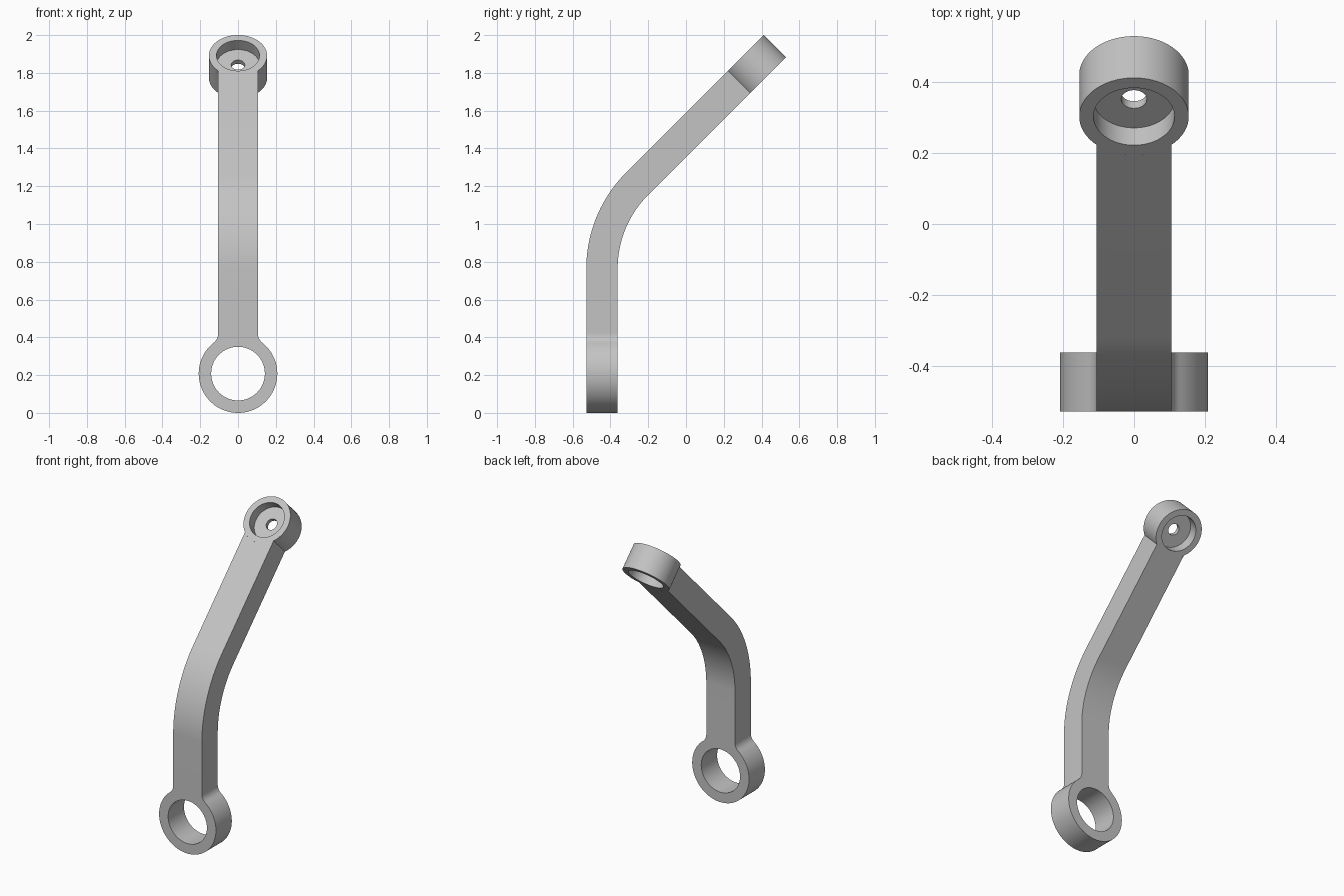
import bpy, bmesh
from math import sin, cos, pi, sqrt, atan2, hypot

if "Cube" in bpy.data.objects:
    bpy.data.objects.remove(bpy.data.objects["Cube"])

# Main dimensions
THICK = 0.166          # plate thickness
HALF_W = 0.105         # half width of the arm
FRONT = -0.528         # front face of the upright
BEND_Z, BEND_R = 0.763, 0.72
BEND_END = BEND_Z + BEND_R * pi / 4
EYE_R, EYE_HOLE, FILLET = 0.208, 0.142, 0.06
HEAD_R, CUP_R, BORE_R, CUP_DEPTH = 0.154, 0.114, 0.036, 0.069
HEAD_S = BEND_END + 0.876

grey = bpy.data.materials.new("light grey metal")
grey.use_nodes = True
colour = (0.55, 0.55, 0.55, 1)
grey.diffuse_color = colour
grey.node_tree.nodes["Principled BSDF"].inputs["Base Color"].default_value = colour


def bend(x, s, d):
    """Place a flat point (across, along, depth) on the bent bracket."""
    if s <= BEND_Z:
        return (x, FRONT + d, s)
    a = min((s - BEND_Z) / BEND_R, pi / 4)
    extra = max(0, s - BEND_END)
    r = BEND_R - d
    return (x, FRONT + BEND_R - r * cos(a) + extra * sin(a),
            BEND_Z + r * sin(a) + extra * cos(a))


def build(name, loops, ring=False):
    """Skin closed loops of flat points; ring joins last loop to first."""
    bm = bmesh.new()
    rows = [[bm.verts.new(bend(*p)) for p in loop] for loop in loops]
    pairs = list(zip(rows, rows[1:]))
    if ring:
        pairs.append((rows[-1], rows[0]))
    for a, b in pairs:
        n = len(a)
        for i in range(n):
            j = (i + 1) % n
            bm.faces.new((a[i], a[j], b[j], b[i]))
    if not ring:
        # Close the ends with strips across the thickness
        for row in (rows[0], rows[-1]):
            n = len(row)
            for i in range(n // 2 - 1):
                bm.faces.new((row[i], row[i + 1], row[n - 2 - i], row[n - 1 - i]))
    bmesh.ops.recalc_face_normals(bm, faces=bm.faces)
    mesh = bpy.data.meshes.new(name)
    bm.to_mesh(mesh)
    bm.free()
    mesh.materials.append(grey)
    obj = bpy.data.objects.new(name, mesh)
    bpy.context.collection.objects.link(obj)
    bpy.ops.object.select_all(action='DESELECT')
    obj.select_set(True)
    bpy.context.view_layer.objects.active = obj
    bpy.ops.object.shade_smooth_by_angle(angle=pi / 6)


# Lower eyelet: ring outline blended into the arm by two fillets
fx = HALF_W + FILLET
fz = sqrt((EYE_R + FILLET) ** 2 - fx ** 2)
touch = atan2(fz, fx)
right = [(fx - FILLET * cos(a), fz - FILLET * sin(a))
         for a in [(pi / 2 - (pi / 2 - touch)) * k / 8 for k in range(9)]]
sweep = touch + pi / 2
right += [(EYE_R * cos(touch - sweep * k / 40), EYE_R * sin(touch - sweep * k / 40))
          for k in range(1, 41)]
left = [(-x, z) for x, z in reversed(right[1:-1])]
top = [(-HALF_W + 2 * HALF_W * k / 16, fz) for k in range(16)]
outer = right + left + top
inner = [(x * EYE_HOLE / hypot(x, z), z * EYE_HOLE / hypot(x, z)) for x, z in outer]
build("lower_eyelet",
      [[(x, z + EYE_R, d) for x, z in pts]
       for pts, d in ((inner, 0), (outer, 0), (outer, THICK), (inner, THICK))],
      ring=True)

# Bent arm: rectangular bar whose top end hugs the round head
xs = [-HALF_W + 2 * HALF_W * k / 24 for k in range(25)]


def arm_row(along):
    return ([(x, along(x), 0) for x in xs]
            + [(x, along(x), THICK) for x in reversed(xs)])


stations = [EYE_R + fz] + [BEND_Z + BEND_R * pi / 4 * k / 24 for k in range(25)]
arm = [arm_row(lambda x, s=s: s) for s in stations]
arm.append(arm_row(lambda x: HEAD_S - sqrt(HEAD_R ** 2 - x ** 2)))
build("bent_arm", arm)

# Upper head: disc with a cup on each side and a small through bore
half = [(BORE_R, CUP_DEPTH), (CUP_R, CUP_DEPTH), (CUP_R, 0), (HEAD_R, 0)]
section = half + [(r, THICK - d) for r, d in reversed(half)]
turn = [2 * pi * k / 96 for k in range(96)]
build("upper_head",
      [[(r * cos(a), HEAD_S + r * sin(a), d) for a in turn] for r, d in section],
      ring=True)
